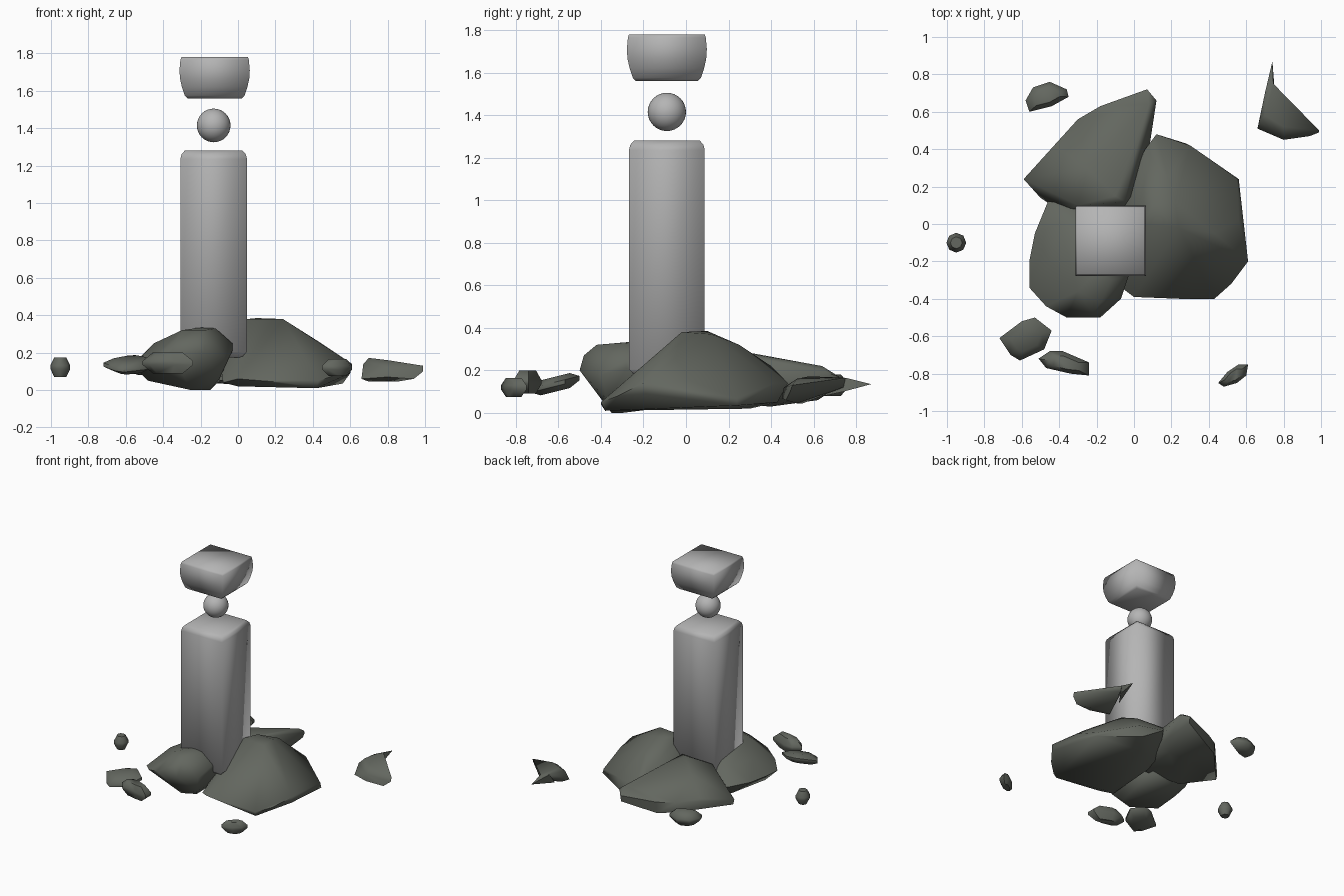
import bpy, bmesh, math
from mathutils import Vector


def material(name, rgb):
    m = bpy.data.materials.new(name)
    m.diffuse_color = (*rgb, 1)
    return m


PALE = material("pale_stone", (0.46, 0.46, 0.46))
DARK = material("dark_rock", (0.125, 0.135, 0.115))


def finish(name, bm, mat, angle=None):
    bmesh.ops.recalc_face_normals(bm, faces=bm.faces[:])
    me = bpy.data.meshes.new(name)
    bm.to_mesh(me)
    bm.free()
    me.materials.append(mat)
    me.polygons.foreach_set("use_smooth", [True] * len(me.polygons))
    if angle:
        me.set_sharp_from_angle(angle=math.radians(angle))
    ob = bpy.data.objects.new(name, me)
    bpy.context.collection.objects.link(ob)
    return ob


def square_loft(name, cx, cy, profile):
    """Square rings of given half width, stacked by height."""
    bm = bmesh.new()
    rings = [[bm.verts.new((cx + sx * h, cy + sy * h, z))
              for sx, sy in ((-1, -1), (1, -1), (1, 1), (-1, 1))] for h, z in profile]
    for a, b in zip(rings, rings[1:]):
        for i in range(4):
            j = (i + 1) % 4
            bm.faces.new((a[i], a[j], b[j], b[i]))
    bm.faces.new(rings[0][::-1])
    bm.faces.new(rings[-1])
    finish(name, bm, PALE)


def rock(name, *hulls):
    """One rock from one or more convex hulls."""
    bm = bmesh.new()
    for pts in hulls:
        vs = [bm.verts.new(p) for p in pts]
        res = bmesh.ops.convex_hull(bm, input=vs)
        junk = {g for g in res["geom_interior"] + res["geom_unused"]
                if isinstance(g, bmesh.types.BMVert)}
        bmesh.ops.delete(bm, geom=list(junk), context='VERTS')
    finish(name, bm, DARK, 55)


def pebble(name, outline, z0, z1, tilt=(0, 0), inset=0.6):
    """Small stone: wide middle outline, shrunken top and bottom."""
    c = sum((Vector(p) for p in outline), Vector((0, 0))) / len(outline)
    mid = (z0 + z1) / 2
    pts = []
    for x, y in outline:
        dx, dy = x - c.x, y - c.y
        for s, z in ((1, mid - 0.01), (1, mid + 0.01), (inset, z0), (inset, z1)):
            pts.append((c.x + dx * s, c.y + dy * s, z + s * (dx * tilt[0] + dy * tilt[1])))
    rock(name, pts)


# Pillar, ball and cap
square_loft("pillar", -0.13, -0.09, [(0.15, 0.175), (0.178, 0.205), (0.178, 1.235),
                                     (0.172, 1.26), (0.155, 1.28)])
bm = bmesh.new()
bmesh.ops.create_uvsphere(bm, u_segments=32, v_segments=16, radius=0.09)
bmesh.ops.translate(bm, verts=bm.verts[:], vec=(-0.13, -0.09, 1.415))
finish("ball", bm, PALE)
square_loft("cap", -0.125, -0.09, [(0.145, 1.56), (0.16, 1.575), (0.175, 1.62), (0.185, 1.665),
                                   (0.188, 1.71), (0.183, 1.765), (0.178, 1.78)])

# Three large base rocks
rock("right_rock", [
    (0.05, 0, .38), (0.1, 0.1, .385), (0.24, -0.02, .38), (0.22, 0.12, .37), (0.18, 0.25, .32),
    (0.43, -0.05, .26), (0.4, 0.15, .22), (0.61, -0.2, .14), (0.6, -0.19, .09), (0.56, 0.02, .15),
    (0.52, -0.32, .08), (0.55, 0.24, .07), (0.56, 0.24, .035), (0.3, 0.42, .14), (0.12, 0.48, .14),
    (0.06, 0.4, .22), (0, -0.39, .06), (0.25, -0.4, .04), (0.43, -0.4, .05), (-0.08, -0.33, .04),
    (0, -0.3, .02), (0.42, -0.38, .01), (0.5, 0, .03), (0.2, 0.3, .02), (-0.05, 0.2, .05),
    (-0.1, 0, .2), (0.28, 0.43, .05)])
rock("front_left_rock", [
    (-0.3, -0.36, .32), (-0.18, -0.42, .32), (-0.12, -0.3, .33), (-0.2, -0.25, .335),
    (-0.36, -0.5, .2), (-0.18, -0.5, .2), (-0.22, -0.48, .27), (-0.47, -0.44, .16),
    (-0.56, -0.34, .13), (-0.56, -0.2, .14), (-0.53, -0.05, .14), (-0.46, 0.12, .15),
    (-0.45, -0.2, .25), (-0.4, 0, .25), (-0.2, 0, .3), (-0.03, -0.28, .25), (-0.03, -0.28, .21),
    (-0.07, -0.4, .18), (-0.1, -0.37, .06), (-0.15, -0.3, 0), (-0.25, -0.35, 0),
    (-0.48, -0.3, .05), (-0.4, 0, .04), (-0.1, 0.1, .05)])
rock("back_left_rock", [
    (-0.3, 0.1, .28), (-0.1, 0.15, .31), (-0.05, 0.12, .3), (0, 0.35, .27), (-0.25, 0.3, .27),
    (-0.59, 0.24, .13), (-0.58, 0.24, .09), (-0.42, 0.42, .16), (-0.3, 0.56, .15),
    (-0.3, 0.55, .07), (-0.18, 0.63, .15), (-0.18, 0.62, .06), (0.07, 0.72, .17),
    (0.07, 0.71, .12), (0.12, 0.66, .19), (0.08, 0.64, .22), (0.05, 0.5, .23), (0.07, 0.5, .1),
    (0.05, 0.2, .1), (-0.05, 0.05, .05), (-0.38, 0.06, .06), (-0.5, 0.14, .1),
    (0, 0.4, .03), (-0.2, 0.4, .04)])

# Pointed shard at the back right
rock("back_right_shard",
     [(.66, .51, .06), (.67, .55, .14), (.7, .7, .16), (.745, .75, .165), (.75, .74, .12),
      (.99, .5, .13), (.99, .49, .1), (.94, .47, .06), (.8, .45, .07), (.8, .46, .12),
      (.7, .55, .045), (.85, .52, .045), (.7, .58, .172), (.8, .52, .16)],
     [(.7, .7, .16), (.745, .75, .165), (.75, .74, .1), (.69, .65, .08), (.74, .87, .135)])

# Scattered pebbles
pebble("left_pebble_large", [(-.72, -.61), (-.6, -.52), (-.53, -.5), (-.44, -.57), (-.48, -.67),
                             (-.61, -.73), (-.66, -.7)], 0.10, 0.17, (0, 0.25))
pebble("left_pebble_small", [(-.51, -.72), (-.45, -.68), (-.38, -.68), (-.24, -.74), (-.24, -.81),
                             (-.34, -.8), (-.47, -.77)], 0.09, 0.2)
pebble("front_right_pebble", [(.45, -.85), (.5, -.79), (.56, -.75), (.61, -.75), (.6, -.81),
                              (.55, -.85), (.48, -.87)], 0.075, 0.165)
pebble("back_pebble", [(-.58, .66), (-.54, .73), (-.45, .76), (-.36, .72), (-.35, .68),
                       (-.44, .63), (-.56, .6)], 0.08, 0.18)
pebble("round_pebble", [(-.95 + .053 * math.cos(i * math.pi / 4), -.1 + .053 * math.sin(i * math.pi / 4))
                        for i in range(8)], 0.07, 0.175)
